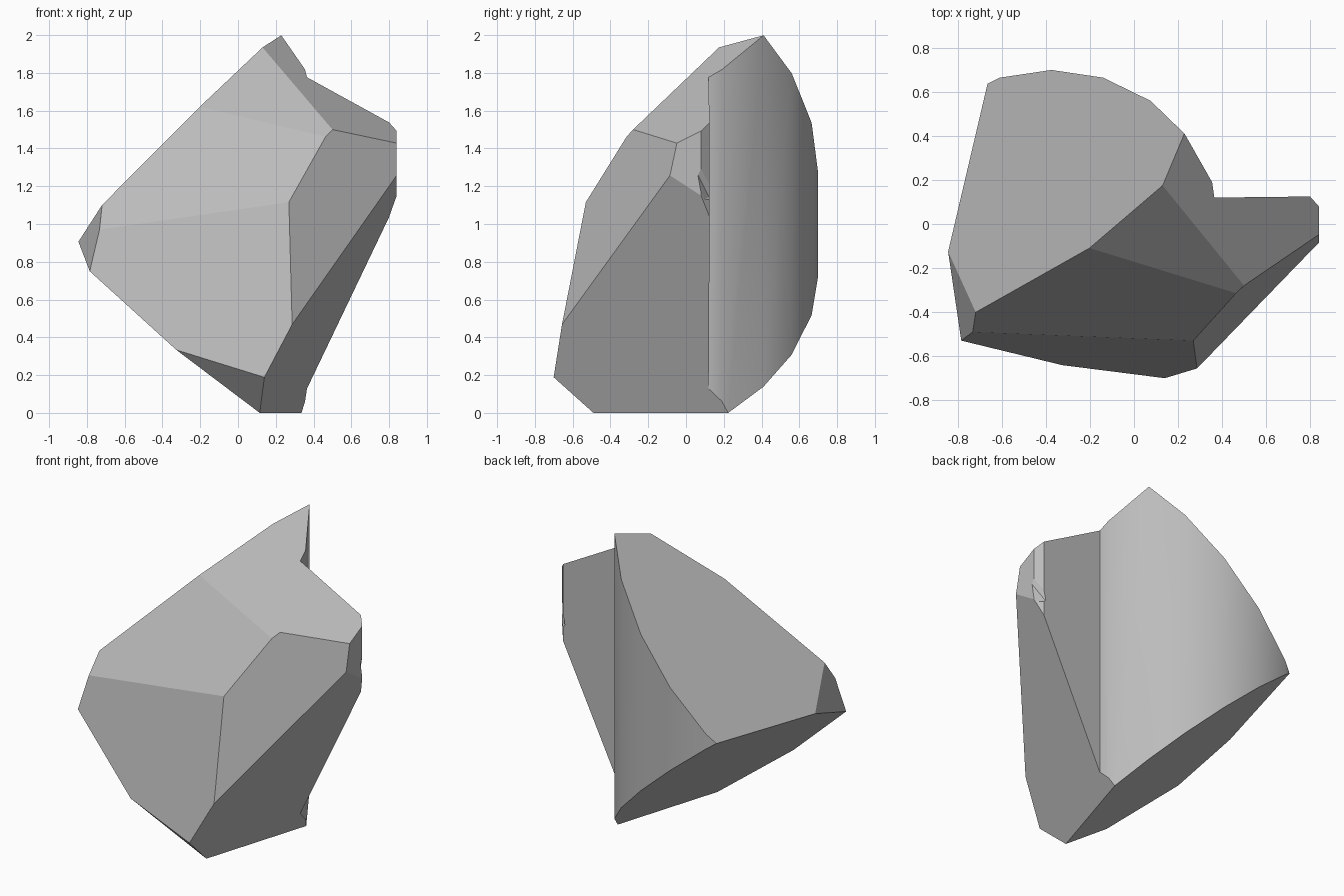
import bpy
import bmesh
import math
from mathutils import Vector

old = bpy.data.objects.get("Cube")
if old:
    bpy.data.objects.remove(old)

# Stone colour
stone = bpy.data.materials.new("stone_grey")
stone.use_nodes = True
grey = (0.5, 0.5, 0.5, 1)
stone.diffuse_color = grey
stone.node_tree.nodes["Principled BSDF"].inputs["Base Color"].default_value = grey

# Plan outline: rounded back, thin fin on the left, generous front to be cut away
rounded_back = [(.365, .12), (.355, .19), (.23, .41), (.075, .56), (-.14, .665),
                (-.375, .7), (-.61, .665), (-.7, .62), (-.95, .47)]
rough_front = [(-.95, -.9), (.84, -.9), (.84, .08), (.8, .125)]

# Main corners of the stone
peak = (.23, .41, 2)
shoulder = (.13, .175, 1.935)
brow = (.5, -.28, 1.5)
fin_tip = (.835, -.05, 1.43)
fin_low = (.835, -.09, 1.25)
crest = (-.2, -.11, 1.62)
side_top = (-.72, -.4, 1.1)
side_point = (-.85, -.09, .92)
side_low = (-.785, -.53, .75)
side_inner = (-.74, -.49, .97)
belly = (.265, -.53, 1.115)
hip = (.285, -.655, .48)
chin = (.135, -.7, .19)
jaw = (-.31, -.64, .325)
foot_front = (.115, -.49, 0)
foot_back = (.335, .22, 0)

# Each flat break is the plane through three corners
breaks = [
    (peak, shoulder, side_top),
    (foot_front, foot_back, side_point),
    (foot_front, foot_back, fin_low),
    (shoulder, brow, fin_tip),
    (shoulder, brow, crest),
    (crest, belly, side_inner),
    (belly, side_low, chin),
    (brow, hip, fin_low),
    (side_top, side_point, side_low),
    (jaw, chin, foot_front),
]
core = Vector((0, 0, 1))

bm = bmesh.new()
base = bm.faces.new([bm.verts.new((x, y, -.5)) for x, y in rounded_back + rough_front])
extruded = bmesh.ops.extrude_face_region(bm, geom=[base])
top_verts = [g for g in extruded["geom"] if isinstance(g, bmesh.types.BMVert)]
bmesh.ops.translate(bm, verts=top_verts, vec=(0, 0, 3.5))
if not any(len(e.link_faces) == 1 for e in bm.edges):
    bmesh.ops.recalc_face_normals(bm, faces=bm.faces[:])

for corners in breaks:
    a, b, c = map(Vector, corners)
    normal = (b - a).cross(c - a).normalized()
    if normal.dot(core - a) > 0:
        normal.negate()
    bmesh.ops.bisect_plane(bm, geom=bm.verts[:] + bm.edges[:] + bm.faces[:], dist=1e-5,
                           plane_co=a, plane_no=normal, clear_outer=True)
    bmesh.ops.holes_fill(bm, edges=[e for e in bm.edges if e.is_boundary], sides=0)
bmesh.ops.recalc_face_normals(bm, faces=bm.faces[:])

mesh = bpy.data.meshes.new("stone_fragment")
bm.to_mesh(mesh)
bm.free()
mesh.materials.append(stone)
fragment = bpy.data.objects.new("stone_fragment", mesh)
bpy.context.collection.objects.link(fragment)

# Chipped hollow at the end of the fin
bpy.ops.mesh.primitive_ico_sphere_add(subdivisions=1, radius=1, location=(.9, .15, 1.22))
chip = bpy.context.object
chip.name = "chip_cutter"
chip.scale = (.12, .13, .2)
chip.rotation_euler = (.2, .1, .4)
chip.hide_render = True
chip.data.materials.append(stone)

bpy.ops.object.select_all(action="DESELECT")
fragment.select_set(True)
bpy.context.view_layer.objects.active = fragment
cut = fragment.modifiers.new("fin_chip", "BOOLEAN")
cut.operation = "DIFFERENCE"
cut.solver = "EXACT"
cut.object = chip
bpy.ops.object.modifier_apply(modifier=cut.name)
bpy.data.objects.remove(chip)

# Smooth only the rounded upright back; the breaks stay flat
bpy.ops.object.shade_smooth_by_angle(angle=math.radians(30))
for face in fragment.data.polygons:
    if abs(face.normal.z) > .02:
        face.use_smooth = False
